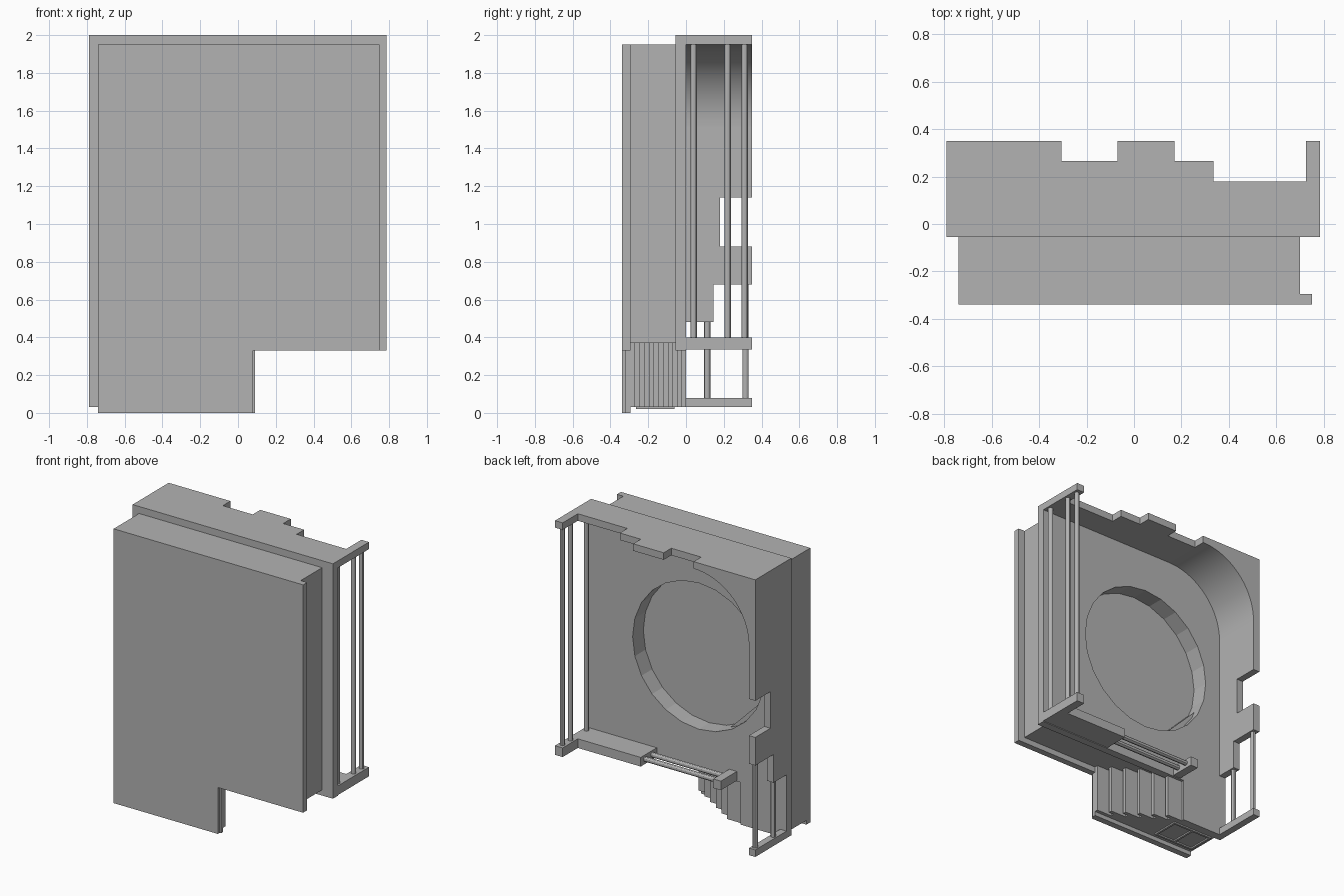
import bpy, bmesh, math
from mathutils import Vector

if "Cube" in bpy.data.objects:
    bpy.data.objects.remove(bpy.data.objects["Cube"], do_unlink=True)

grey = bpy.data.materials.new("plain grey")
grey.use_nodes = True
grey.diffuse_color = (0.45, 0.45, 0.45, 1)
grey.node_tree.nodes["Principled BSDF"].inputs["Base Color"].default_value = (0.45, 0.45, 0.45, 1)


def prism(name, pts, axis, lo, hi, smooth=False):
    """Extrude a 2D outline along one axis from lo to hi."""
    def place(a, b, t):
        return {"x": (t, a, b), "y": (a, t, b), "z": (a, b, t)}[axis]
    bm = bmesh.new()
    face = bm.faces.new([bm.verts.new(place(a, b, lo)) for a, b in pts])
    ext = bmesh.ops.extrude_face_region(bm, geom=[face])
    moved = [g for g in ext["geom"] if isinstance(g, bmesh.types.BMVert)]
    bmesh.ops.translate(bm, verts=moved, vec=Vector(place(0, 0, hi - lo)))
    bmesh.ops.recalc_face_normals(bm, faces=bm.faces)
    mesh = bpy.data.meshes.new(name)
    bm.to_mesh(mesh)
    bm.free()
    mesh.materials.append(grey)
    ob = bpy.data.objects.new(name, mesh)
    bpy.context.collection.objects.link(ob)
    if smooth:
        bpy.ops.object.select_all(action="DESELECT")
        ob.select_set(True)
        bpy.context.view_layer.objects.active = ob
        bpy.ops.object.shade_smooth_by_angle(angle=math.radians(30))
    return ob


def box(name, x0, x1, y0, y1, z0, z1):
    return prism(name, [(x0, y0), (x1, y0), (x1, y1), (x0, y1)], "z", z0, z1)


def arc(cx, cz, r, a0, a1, n):
    angles = [math.radians(a0 + (a1 - a0) * i / n) for i in range(n + 1)]
    return [(cx + r * math.cos(a), cz + r * math.sin(a)) for a in angles]


def rod(name, axis, a, b, lo, hi, r=0.017):
    return prism(name, arc(a, b, r, 0, 360, 12)[:-1], axis, lo, hi, True)


# Front panel with its notched lower corner and a thin inner lip
prism("front_panel", [(-0.74, 0), (0.08, 0), (0.08, 0.33), (0.75, 0.33), (0.75, 1.95), (-0.74, 1.95)],
      "y", -0.34, -0.295)
box("notch_lip", 0.08, 0.09, -0.32, -0.295, 0, 0.33)

# Main body and back slab, sharing one round recess
body = box("main_body", -0.74, 0.70, -0.295, -0.055, 0.37, 1.95)
slab = box("back_slab", -0.79, 0.785, -0.055, 0, 0.33, 2.0)
CX, CZ, R = -0.10, 1.14, 0.52
cutter = prism("recess_cutter", arc(CX, CZ, R, 0, 360, 24)[:-1], "y", -0.12, 0.1)
cutter.hide_render = True
for ob in (body, slab):
    mod = ob.modifiers.new("recess", "BOOLEAN")
    mod.object = cutter
    mod.operation = "DIFFERENCE"
    mod.solver = "EXACT"
    bpy.context.view_layer.objects.active = ob
    bpy.ops.object.modifier_apply(modifier=mod.name)
bpy.data.objects.remove(cutter, do_unlink=True)

# Small crescent ledge low in the recess
prism("recess_ledge", arc(CX, CZ, R, 203, 247, 6), "y", -0.12, -0.06)

# Lower body with a diagonal run of upright fins
outline = [(-0.74, -0.295)]
for i in range(6):
    x, y = 0.09 - 0.08 * i, -0.295 + 0.05 * i
    outline += [(x, y), (x, y + 0.025), (x - 0.12, y + 0.025), (x - 0.12, y + 0.05)]
outline[-1] = (outline[-1][0], 0)
outline += [(-0.79, 0), (-0.79, -0.055), (-0.74, -0.055)]
prism("finned_lower_body", outline, "z", 0.03, 0.37)

# Port frame under the body
for y0, y1 in ((-0.265, -0.25), (-0.075, -0.06)):
    box("port_frame_long", -0.72, -0.40, y0, y1, 0.02, 0.032)
for x0 in (-0.72, -0.57, -0.415):
    box("port_frame_short", x0, x0 + 0.015, -0.25, -0.075, 0.02, 0.032)

# Stepped top rim
prism("top_rim", [(-0.79, 0), (0.785, 0), (0.785, 0.35), (0.725, 0.35), (0.725, 0.18), (0.335, 0.18),
                  (0.335, 0.265), (0.17, 0.265), (0.17, 0.35), (-0.07, 0.35), (-0.07, 0.265),
                  (-0.305, 0.265), (-0.305, 0.35), (-0.79, 0.35)], "z", 1.95, 2.0)

# Notched side wall and the curved fill in its upper corner
prism("side_wall", [(0, 0.48), (0.145, 0.48), (0.145, 0.68), (0.35, 0.68), (0.35, 0.88), (0.18, 0.88),
                    (0.18, 1.14), (0.35, 1.14), (0.35, 1.95), (0, 1.95)], "x", -0.79, -0.74)
prism("rounded_corner", [(-0.74, 1.95)] + arc(-0.305, 1.515, 0.435, 90, 180, 20),
      "y", 0, 0.35, True)

# Rail and rods below the side wall
box("side_wall_rail", -0.79, -0.74, 0, 0.35, 0.03, 0.08)
rod("side_wall_rod_inner", "z", -0.765, 0.113, 0.07, 0.49)
rod("side_wall_rod_outer", "z", -0.765, 0.315, 0.07, 0.69)

# Open railing on the other side
for y in (0.04, 0.22, 0.31):
    rod("railing_rod", "z", 0.755, y, 0.39, 1.96)

# Bottom ledge, its cross rods and end block
prism("bottom_ledge", [(0.23, 0), (0.785, 0), (0.785, 0.35), (0.725, 0.35), (0.725, 0.18), (0.23, 0.18)],
      "z", 0.335, 0.40)
for y in (0.05, 0.13):
    rod("ledge_rod", "x", y, 0.37, -0.35, 0.24)
box("ledge_end_block", -0.40, -0.34, 0, 0.18, 0.335, 0.40)
